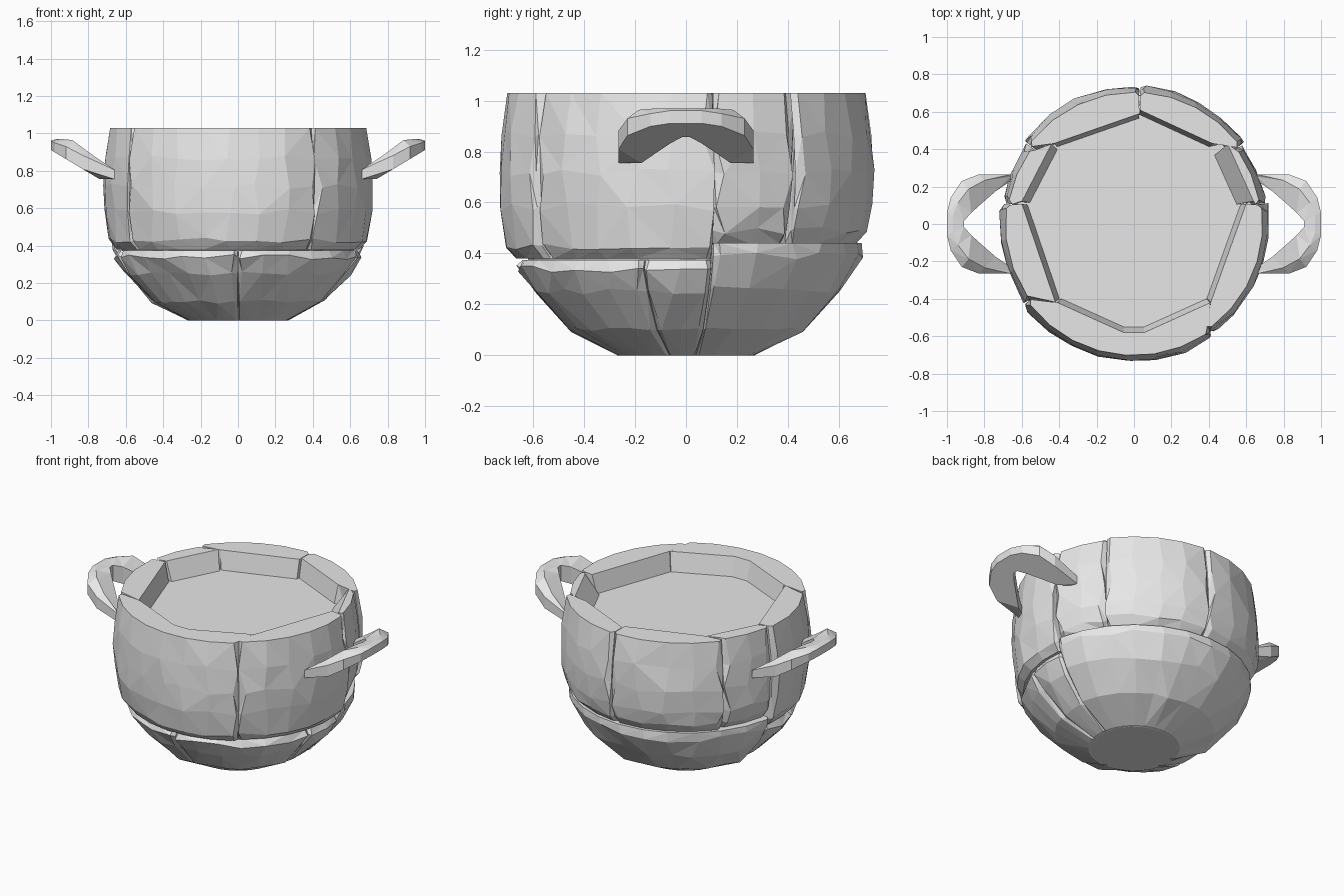
import bpy, bmesh, math, random
from mathutils import Vector

random.seed(4)
cube = bpy.data.objects.get("Cube")
if cube:
    bpy.data.objects.remove(cube)

stone = bpy.data.materials.new("stone_grey")
stone.use_nodes = True
GREY = (0.8, 0.8, 0.8, 1)
stone.diffuse_color = GREY
stone.node_tree.nodes["Principled BSDF"].inputs["Base Color"].default_value = GREY


def loft(name, sections, cap=True):
    """Solid skinned through closed cross-sections of equal length."""
    bm = bmesh.new()
    rings = [[bm.verts.new(p) for p in s] for s in sections]
    n = len(rings[0])
    for a, b in zip(rings, rings[1:]):
        for i in range(n):
            j = (i + 1) % n
            bm.faces.new((a[i], a[j], b[j], b[i]))
    if cap:
        bm.faces.new(rings[0])
        bm.faces.new(rings[-1])
    bmesh.ops.triangulate(bm, faces=bm.faces[:])
    bmesh.ops.recalc_face_normals(bm, faces=bm.faces[:])
    mesh = bpy.data.meshes.new(name)
    bm.to_mesh(mesh)
    bm.free()
    mesh.materials.append(stone)
    obj = bpy.data.objects.new(name, mesh)
    bpy.context.collection.objects.link(obj)
    return obj


def polar(angle, r, z):
    a = math.radians(angle)
    return Vector((r * math.cos(a), r * math.sin(a), z))


def along(points, t):
    """Point at fraction t of a polyline with equal-parameter spans."""
    s = t * (len(points) - 1)
    i = min(int(s), len(points) - 2)
    return Vector(points[i]).lerp(Vector(points[i + 1]), s - i)


def columns(a0, a1):
    """Angles over a stone, with a narrow bevel strip at each end."""
    steps = max(2, round((a1 - a0) / 13))
    inner = [a0 + 2 + (a1 - a0 - 4) * i / steps for i in range(steps + 1)]
    return [a0 + 0.2] + inner + [a1 - 0.2]


def outer_skin(angle, profile, edge):
    """Roughly hewn outer points of one column, bottom to top."""
    pts = []
    for i, (r, z) in enumerate(profile):
        if edge:
            pts.append(polar(angle, r - 0.02, z))
        elif 0 < i < len(profile) - 1:
            pts.append(polar(angle + random.uniform(-2, 2),
                             r + random.uniform(-.007, .007),
                             z + random.uniform(-.03, .03) * min(1, r / 1.4)))
        else:
            pts.append(polar(angle, r, z))
    return pts


def wall_stone(name, a0, a1, bottom, grow, inner, slope):
    profile = [(0.665, bottom), (0.705, bottom + 0.05), (0.728, 0.58),
               (0.733, 0.72), (0.722, 0.87), (0.70, 1.03)]
    profile = [(r + grow, z) for r, z in profile]
    angles = columns(a0, a1)
    sections = []
    for i, a in enumerate(angles):
        skin = outer_skin(a, profile, i in (0, len(angles) - 1))
        p = along(inner, (a - a0) / (a1 - a0))
        tail = [(p.x, p.y, 1.03), (p.x * slope, p.y * slope, 0.91),
                (p.x * slope, p.y * slope, bottom)]
        sections.append(skin + tail)
    loft(name, sections)


def bowl_stone(name, a0, a1, profile):
    angles = columns(a0, a1)
    top = profile[-1][1]
    sections = []
    for i, a in enumerate(angles):
        skin = outer_skin(a, profile, i in (0, len(angles) - 1))
        sections.append(skin + [polar(a, 0.5, top), polar(a, 0.15, 0.004)])
    loft(name, sections)


# Upper wall stones: span, lower edge, bulge, inner top edge, inner slope
wall_stone("front_wall_stone", 216, 305, 0.38, 0.003,
           [(-.41, -.42), (0, -.605), (.41, -.42)], 0.95)
wall_stone("left_wall_stone", -55, 9, 0.38, -0.012,
           [(.41, -.42), (.60, .11)], 0.95)
wall_stone("left_small_stone", 9, 36.5, 0.44, -0.02,
           [(.64, .12), (.50, .43)], 0.86)
wall_stone("back_left_stone", 36.5, 87.5, 0.44, 0.005,
           [(.42, .43), (.03, .61)], 0.96)
wall_stone("back_right_stone", 87.5, 143, 0.44, 0.005,
           [(.03, .59), (-.43, .43)], 0.96)
wall_stone("right_small_stone", 143, 171, 0.44, -0.02,
           [(-.44, .43), (-.60, .12)], 0.93)
wall_stone("right_wall_stone", 171, 216, 0.38, -0.012,
           [(-.60, .11), (-.42, -.42)], 0.95)

# Lower bowl stones
front_profile = [(.27, 0), (.46, .10), (.60, .25), (.66, .34), (.64, .375)]
back_profile = [(.27, 0), (.47, .10), (.62, .26), (.69, .39), (.69, .44)]
bowl_stone("back_bowl_stone", 9, 171, back_profile)
bowl_stone("right_bowl_stone", 171, 195, front_profile)
bowl_stone("front_right_bowl_stone", 195, 270, front_profile)
bowl_stone("front_left_bowl_stone", 270, 345, front_profile)
bowl_stone("left_bowl_stone", 345, 369, front_profile)

# Core: fills the pot, backs the seams and forms the inner surface
core = [(.25, 0), (.43, .10), (.57, .26), (.63, .40), (.66, .60), (.64, .91)]
loft("pot_core", [[polar(a, r, z) for a in range(0, 360, 15)] for r, z in core])

# Handles: half-octagon outside, V-shaped opening inside, rising outward
OUTER = [(.66, .265), (.83, .265), (.92, .23), (.98, .14), (1.0, .06)]
INNER = [(.66, .23), (.74, .175), (.82, .105), (.87, .06), (.91, .015)]


def handle(name, side):
    half = list(zip(OUTER, INNER))
    path = half + [((o[0], -o[1]), (i[0], -i[1])) for o, i in reversed(half)]
    sections = []
    for (ox, oy), (ix, iy) in path:
        def top(x):
            return min(0.97, 0.84 + (x - 0.72) * 0.75)

        def low(x):
            return 0.755 + max(0, x - 0.74) * 0.6
        mx, my = ox * 0.65 + ix * 0.35, oy * 0.65 + iy * 0.35
        sections.append([(side * ix, iy, low(ix)), (side * ox, oy, low(ox)),
                         (side * ox, oy, max(low(ox) + 0.05, top(ox) - 0.04)),
                         (side * mx, my, top(mx)), (side * ix, iy, top(ix) - 0.01)])
    loft(name, sections)


handle("left_handle", 1)
handle("right_handle", -1)
